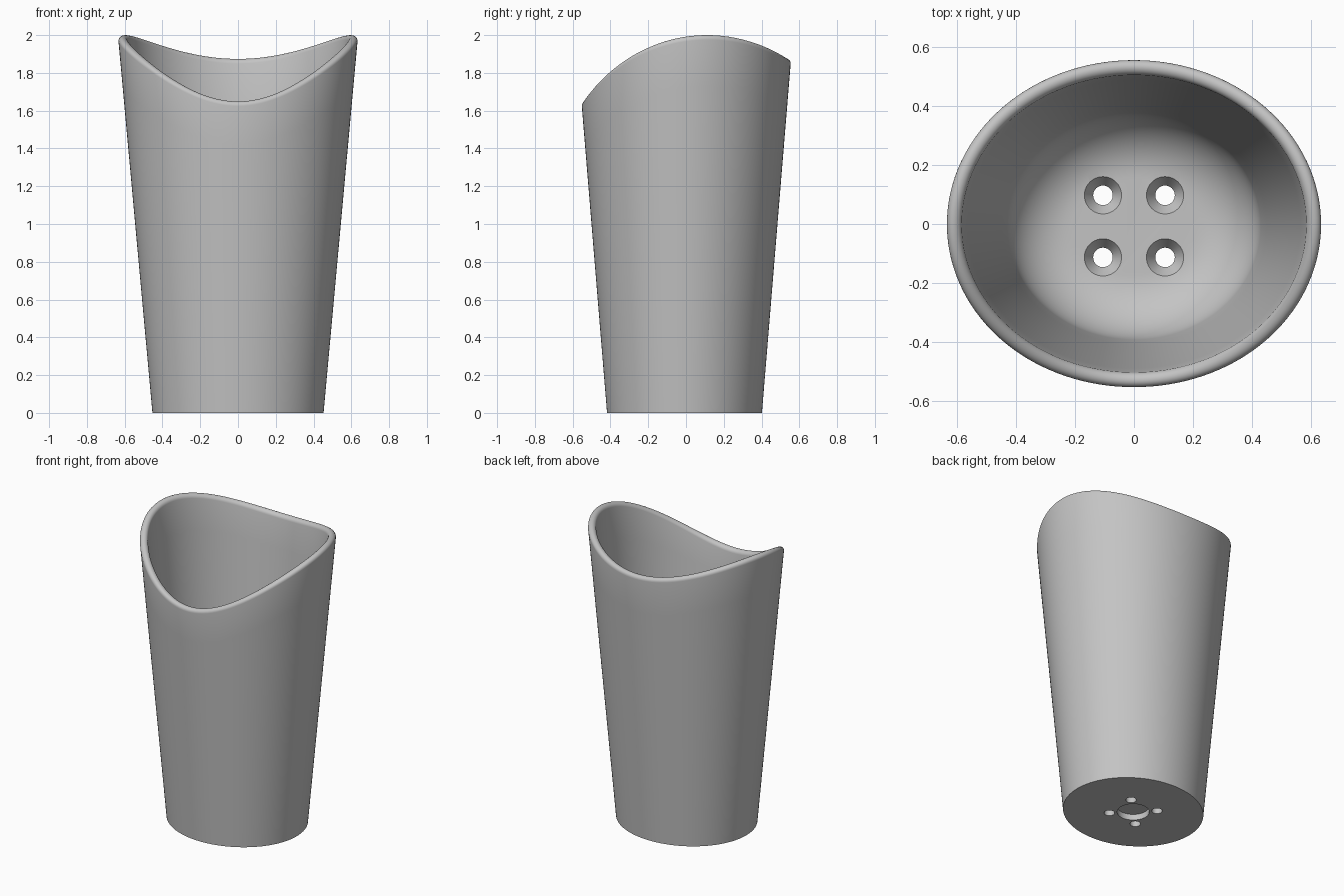
import bpy, bmesh
from math import sin, cos, pi, sqrt, radians

if "Cube" in bpy.data.objects:
    bpy.data.objects.remove(bpy.data.objects["Cube"])

SEG = 128
WALL = 0.05
FLOOR = 0.08       # height of the inner floor
FILLET = 0.2       # rounding between floor and wall
CY = -0.008        # the ellipse sits slightly towards the front

grey = bpy.data.materials.new("Grey")
grey.use_nodes = True
grey.diffuse_color = (0.55, 0.55, 0.55, 1)
grey.node_tree.nodes["Principled BSDF"].inputs["Base Color"].default_value = (0.55, 0.55, 0.55, 1)


def wall_point(a, z, inset):
    """Point on the tapered elliptical wall, moved inward by inset."""
    rx = 0.453 + 0.0914 * z - inset
    ry = 0.41 + 0.0823 * z - inset
    return rx * cos(a), CY + ry * sin(a), z


def crest(a):
    """Rim height: an arc across the depth of the cup."""
    z = 1.8
    for _ in range(12):
        y = wall_point(a, z, WALL / 2)[1]
        z = 1.24 + sqrt(0.76 ** 2 - (y - 0.112) ** 2)
    return z


def section(a):
    """Vertical section from the outer foot, over the rim, to the inner floor."""
    r = WALL / 2
    top = crest(a) - r
    pts = [wall_point(a, top * i / 8, 0) for i in range(8)]
    for i in range(11):
        t = pi * i / 10
        pts.append(wall_point(a, top + r * sin(t), r - r * cos(t)))
    low = FLOOR + FILLET
    pts += [wall_point(a, top + (low - top) * i / 8, WALL) for i in range(1, 8)]
    for i in range(13):
        t = pi / 2 * i / 12
        pts.append(wall_point(a, low - FILLET * sin(t), WALL + FILLET * (1 - cos(t))))
    return pts


# Cup body
bm = bmesh.new()
columns = [[bm.verts.new(p) for p in section(2 * pi * k / SEG)] for k in range(SEG)]
for k in range(SEG):
    a, b = columns[k], columns[(k + 1) % SEG]
    for i in range(len(a) - 1):
        bm.faces.new((a[i], b[i], b[i + 1], a[i + 1]))
bm.faces.new([c[0] for c in reversed(columns)])
bm.faces.new([c[-1] for c in columns])
bmesh.ops.recalc_face_normals(bm, faces=bm.faces)
mesh = bpy.data.meshes.new("cup_body")
bm.to_mesh(mesh)
bm.free()
cup = bpy.data.objects.new("cup_body", mesh)
bpy.context.collection.objects.link(cup)
mesh.materials.append(grey)


def cutter(name, x, y, rings):
    """Turned solid from (radius, height) rings, used to cut the floor."""
    bm = bmesh.new()
    n = 40
    loops = [[bm.verts.new((x + r * cos(2 * pi * k / n), y + r * sin(2 * pi * k / n), z))
              for k in range(n)] for r, z in rings]
    for lo, hi in zip(loops, loops[1:]):
        for k in range(n):
            j = (k + 1) % n
            bm.faces.new((lo[k], lo[j], hi[j], hi[k]))
    bm.faces.new(loops[0][::-1])
    bm.faces.new(loops[-1])
    me = bpy.data.meshes.new(name)
    bm.to_mesh(me)
    bm.free()
    me.materials.append(grey)
    ob = bpy.data.objects.new(name, me)
    bpy.context.collection.objects.link(ob)
    ob.hide_render = True
    return ob


# Four countersunk drain holes and a shallow round recess underneath
cutters = [cutter("drain_hole_cutter", sx * 0.105, CY + sy * 0.105,
                  [(0.033, -0.05), (0.033, 0.035), (0.063, FLOOR), (0.063, 0.15)])
           for sx in (-1, 1) for sy in (-1, 1)]
cutters.append(cutter("recess_cutter", 0, CY, [(0.1, -0.05), (0.1, 0.04)]))

bpy.context.view_layer.objects.active = cup
for ob in bpy.context.selected_objects:
    ob.select_set(False)
cup.select_set(True)
for c in cutters:
    mod = cup.modifiers.new("cut", 'BOOLEAN')
    mod.operation = 'DIFFERENCE'
    mod.solver = 'EXACT'
    mod.object = c
    bpy.ops.object.modifier_apply(modifier=mod.name)
for c in cutters:
    bpy.data.objects.remove(c)

bpy.ops.object.shade_smooth_by_angle(angle=radians(30))
